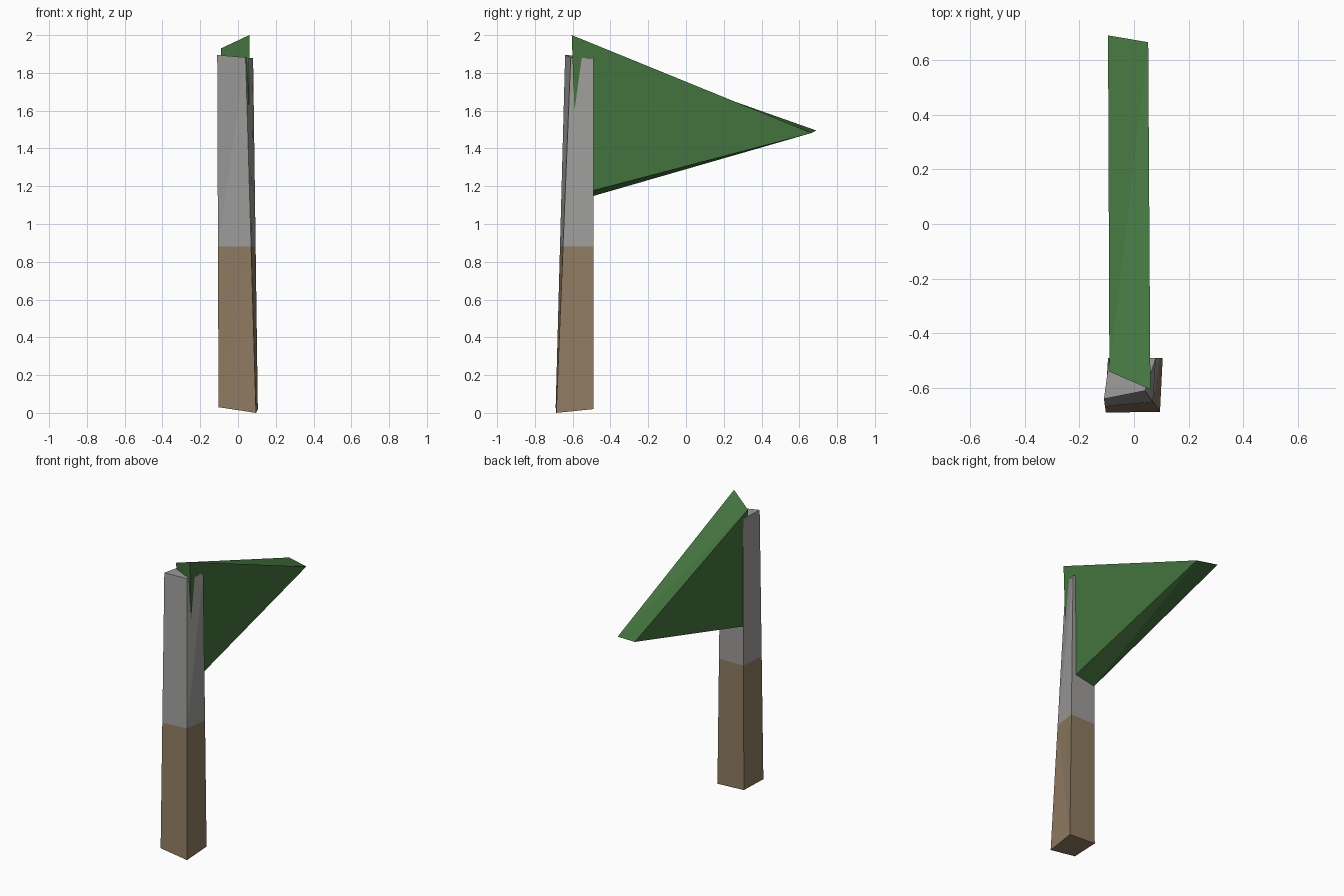
import bpy, bmesh

if "Cube" in bpy.data.objects:
    bpy.data.objects.remove(bpy.data.objects["Cube"])


def material(name, rgb):
    m = bpy.data.materials.new(name)
    m.diffuse_color = (*rgb, 1)
    m.use_nodes = True
    m.node_tree.nodes["Principled BSDF"].inputs["Base Color"].default_value = m.diffuse_color
    return m


def prism(name, ring_a, ring_b, mats):
    """Flat-sided solid joining two matching rings of points."""
    bm = bmesh.new()
    a = [bm.verts.new(p) for p in ring_a]
    b = [bm.verts.new(p) for p in ring_b]
    n = len(a)
    bm.faces.new(a[::-1])
    bm.faces.new(b)
    for i in range(n):
        j = (i + 1) % n
        bm.faces.new((a[i], a[j], b[j], b[i]))
    bmesh.ops.recalc_face_normals(bm, faces=bm.faces)
    if len(mats) > 1:
        # painted lower section: cut at the colour line, then colour by height
        cut = 0.88
        bmesh.ops.bisect_plane(bm, geom=bm.verts[:] + bm.edges[:] + bm.faces[:],
                               plane_co=(0, 0, cut), plane_no=(0, 0, 1))
        for f in bm.faces:
            f.material_index = int(f.calc_center_median().z > cut)
    bmesh.ops.triangulate(bm, faces=bm.faces[:])
    me = bpy.data.meshes.new(name)
    bm.to_mesh(me)
    bm.free()
    for m in mats:
        me.materials.append(m)
    ob = bpy.data.objects.new(name, me)
    bpy.context.collection.objects.link(ob)
    return ob


brown = material("brown wood", (0.27, 0.195, 0.12))
grey = material("grey", (0.34, 0.335, 0.325))
green = material("green cloth", (0.058, 0.175, 0.05))

# crooked tapering pole
prism("pole",
      [(-0.103, -0.69, 0.03), (0.095, -0.687, 0.0), (0.105, -0.49, 0.02), (-0.095, -0.49, 0.03)],
      [(-0.11, -0.64, 1.895), (0.04, -0.61, 1.882), (0.08, -0.49, 1.878), (-0.09, -0.49, 1.885)],
      [brown, grey])

# thick triangular pennant: left side, right side
prism("pennant",
      [(-0.09, -0.54, 1.93), (-0.095, 0.69, 1.495), (-0.09, -0.52, 1.14)],
      [(0.06, -0.605, 2.0), (0.052, 0.665, 1.482), (0.057, -0.575, 1.155)],
      [green])
